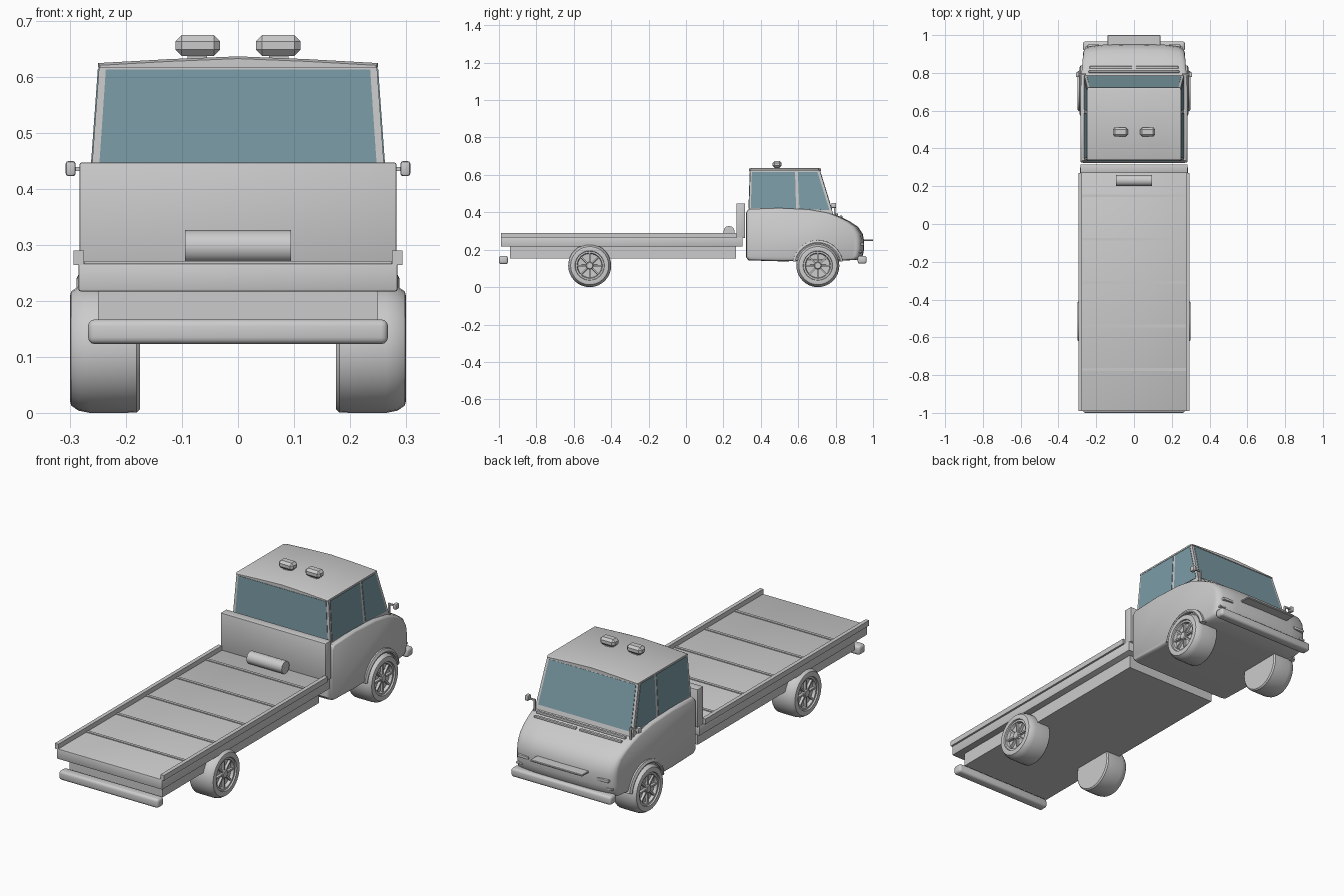
import bpy, bmesh, math
from mathutils import Vector

if "Cube" in bpy.data.objects:
    bpy.data.objects.remove(bpy.data.objects["Cube"])

glass_mat = bpy.data.materials.new("glass")
glass_mat.diffuse_color = (0.20, 0.33, 0.38, 1)
glass_mat.use_nodes = True
glass_mat.node_tree.nodes["Principled BSDF"].inputs["Base Color"].default_value = glass_mat.diffuse_color


def finish(name, bm, mat=None, angle=35):
    bmesh.ops.recalc_face_normals(bm, faces=bm.faces[:])
    me = bpy.data.meshes.new(name)
    bm.to_mesh(me)
    bm.free()
    me.shade_smooth()
    me.set_sharp_from_angle(angle=math.radians(angle))
    ob = bpy.data.objects.new(name, me)
    bpy.context.collection.objects.link(ob)
    if mat:
        me.materials.append(mat)
    return ob


def box(name, x, y, z, bevel=0, seg=2):
    bm = bmesh.new()
    bmesh.ops.create_cube(bm, size=1)
    for v in bm.verts:
        v.co = Vector([(r[0] + r[1]) / 2 + c * (r[1] - r[0]) for r, c in zip((x, y, z), v.co)])
    if bevel:
        bmesh.ops.bevel(bm, geom=bm.edges[:], offset=bevel, segments=seg, profile=0.5, affect='EDGES')
    return finish(name, bm)


def loft(name, rings, cap=True, close=True, angle=35):
    """Skin a list of rings with equal point counts."""
    bm = bmesh.new()
    vs = [[bm.verts.new(p) for p in r] for r in rings]
    n = len(vs[0])
    for a, b in zip(vs, vs[1:]):
        for i in range(n if close else n - 1):
            j = (i + 1) % n
            bm.faces.new((a[i], a[j], b[j], b[i]))
    if cap:
        bm.faces.new(vs[0])
        bm.faces.new(vs[-1])
    return finish(name, bm, angle=angle)


def panel(name, pts, mat):
    """Thin flat pane pushed slightly out along its normal, away from the cab centre."""
    pts = [Vector(p) for p in pts]
    n = (pts[1] - pts[0]).cross(pts[2] - pts[0]).normalized()
    mid = sum(pts, Vector()) / len(pts)
    if n.dot(mid - Vector((0, 0.55, 0.5))) < 0:
        n = -n
    bm = bmesh.new()
    f = bm.faces.new([bm.verts.new(p + n * 0.002) for p in pts])
    ext = bmesh.ops.extrude_face_region(bm, geom=[f])
    for v in ext["geom"]:
        if isinstance(v, bmesh.types.BMVert):
            v.co -= n * 0.004
    return finish(name, bm, mat)


def lathe(name, prof, cy, cz, side, n=32):
    """Spin (x, radius) points around the x axis."""
    rings = [[(side * x, cy + r * math.cos(2 * math.pi * i / n), cz + r * math.sin(2 * math.pi * i / n))
              for i in range(n)] for x, r in prof]
    return loft(name, rings)


# flat bed
box("bed_deck", (-.285, .285), (-.99, .303), (.217, .267), .004)
box("subframe", (-.25, .25), (-.94, .267), (.152, .218))
box("headboard", (-.283, .283), (.27, .315), (.262, .447), .003)
for i in range(5):
    y = -.77 + .23 * i
    box("deck_slat", (-.274, .274), (y - .007, y + .007), (.262, .271))
for s in (-1, 1):
    box("side_rail", sorted((s * .275, s * .294)), (-.99, .27), (.264, .29))

# winch drum
lathe("winch", [(-.095, .03), (.095, .03)], .23, .297, 1, 12)

# bumpers
box("rear_bumper", (-.268, .268), (-1.0, -.952), (.123, .167), .012, 3)
box("front_bumper", (-.27, .27), (.918, .966), (.125, .167), .012, 3)

# lower cab: side profile skinned across the width, rounded towards the sides and nose
side_prof = [(.322, .40), (.335, .418), (.50, .424), (.66, .416), (.77, .397), (.83, .374), (.88, .349),
             (.92, .322), (.945, .285), (.952, .25), (.952, .20), (.943, .16), (.925, .146), (.80, .140),
             (.50, .138), (.335, .143), (.322, .158)]
stations = [(.283, .07), (.279, .035), (.268, .012), (.25, 0), (.17, 0), (0, 0)]
stations = [(-x, k) for x, k in stations] + [(x, k) for x, k in stations[-2::-1]]
rings = []
for x, k in stations:
    ring = []
    for y, z in side_prof:
        yy = .63 + (y - .63) * (1 - k * (1 if y > .6 else .4))
        if y > .7:
            yy -= .02 * (x / .28) ** 4 * (y - .7) / .25
        zz = .28 + (z - .28) * (1 - k)
        ring.append((x * (1 - .05 * max(0, y - .75) / .2), yy, zz))
    rings.append(ring)
loft("cab_body", rings, angle=40)

# upper cab
base = [(-.264, .335, .40), (.264, .335, .40), (.264, .787, .39), (-.264, .787, .39)]
top = [(-.248, .343, .622), (.248, .343, .622), (.246, .716, .622), (-.246, .716, .622)]
loft("cab_pillars", [base, top])


# roof with a shallow centre crest
def roof_ring(y, w, drop):
    return [(-w, y, .617), (w, y, .617), (w, y, .625 - drop), (w * .5, y, .632 - drop),
            (0, y, .637 - drop), (-w * .5, y, .632 - drop), (-w, y, .625 - drop)]


loft("roof", [roof_ring(.338, .247, .004), roof_ring(.347, .25, 0),
              roof_ring(.708, .249, 0), roof_ring(.722, .244, .004)])


# windows, placed by fractions across and up each cab face
def on_face(a, b, c, d, u, v):
    a, b, c, d = map(Vector, (a, b, c, d))
    return a.lerp(b, u).lerp(d.lerp(c, u), v)


def pane(name, quad, us):
    panel(name, [on_face(*quad, u, v) for u, v in us], glass_mat)


full = [(.025, .09), (.975, .09), (.975, .96), (.025, .96)]
pane("rear_window", (base[0], base[1], top[1], top[0]), full)
pane("windshield", (base[3], base[2], top[2], top[3]), full)
for i, j in ((0, 3), (1, 2)):
    quad = (base[i], base[j], top[j], top[i])
    pane("rear_side_window", quad, [(.025, .11), (.57, .11), (.64, .97), (.025, .97)])
    pane("front_side_window", quad, [(.61, .11), (.97, .09), (.96, .97), (.68, .97)])

# roof lamps
for s in (-1, 1):
    box("roof_lamp", sorted((s * .032, s * .112)), (.463, .511), (.638, .675), .011, 1)
    box("lamp_foot", sorted((s * .055, s * .09)), (.475, .5), (.628, .642))

# nose details
box("nose_plate", (-.14, .14), (.935, 1.0), (.246, .255), .002, 1)
for s in (-1, 1):
    box("headlight", sorted((s * .185, s * .245)), (.915, .951), (.222, .236), .003)
    box("marker_lamp", sorted((s * .225, s * .258)), (.90, .941), (.183, .193), .003)
    box("wiper", sorted((s * .01, s * .235)), (.822, .836), (.372, .382), .003)
box("cowl_strip", (-.24, .24), (.80, .812), (.382, .394), .003)

# side mirrors
for s in (-1, 1):
    box("mirror_arm", sorted((s * .255, s * .295)), (.79, .798), (.432, .439))
    box("mirror_post", sorted((s * .255, s * .263)), (.79, .798), (.37, .439))
    box("mirror", sorted((s * .29, s * .308)), (.777, .803), (.423, .45), .005)

# wheels
tyre = [(.175, .02), (.175, .108), (.181, .114), (.20, .115), (.265, .115), (.285, .111), (.298, .102),
        (.30, .095), (.299, .079), (.292, .077), (.292, .068), (.278, .064), (.276, .02)]
for cy in (-.515, .705):
    for s in (-1, 1):
        lathe("wheel", tyre, cy, .115, s)
        lathe("hub", [(.27, .02), (.291, .02), (.294, .016)], cy, .115, s, 16)
        for k in range(8):
            a = k * math.pi / 4
            d, t = Vector((0, math.cos(a), math.sin(a))), Vector((0, -math.sin(a), math.cos(a)))
            ends = [[Vector((s * x, cy, .115)) + d * r + t * w for x, w in
                     ((.27, -.005), (.27, .005), (.289, .004), (.289, -.004))] for r in (.015, .07)]
            loft("spoke", ends)

# front wheel arch lips
for s in (-1, 1):
    rings = []
    for k in range(17):
        a = math.radians(10 + 10 * k)
        rings.append([(s * x, .705 + r * math.cos(a), .115 + r * math.sin(a)) for x, r in
                      ((.26, .118), (.287, .118), (.289, .124), (.283, .136), (.26, .137))])
    loft("wheel_arch", rings)
